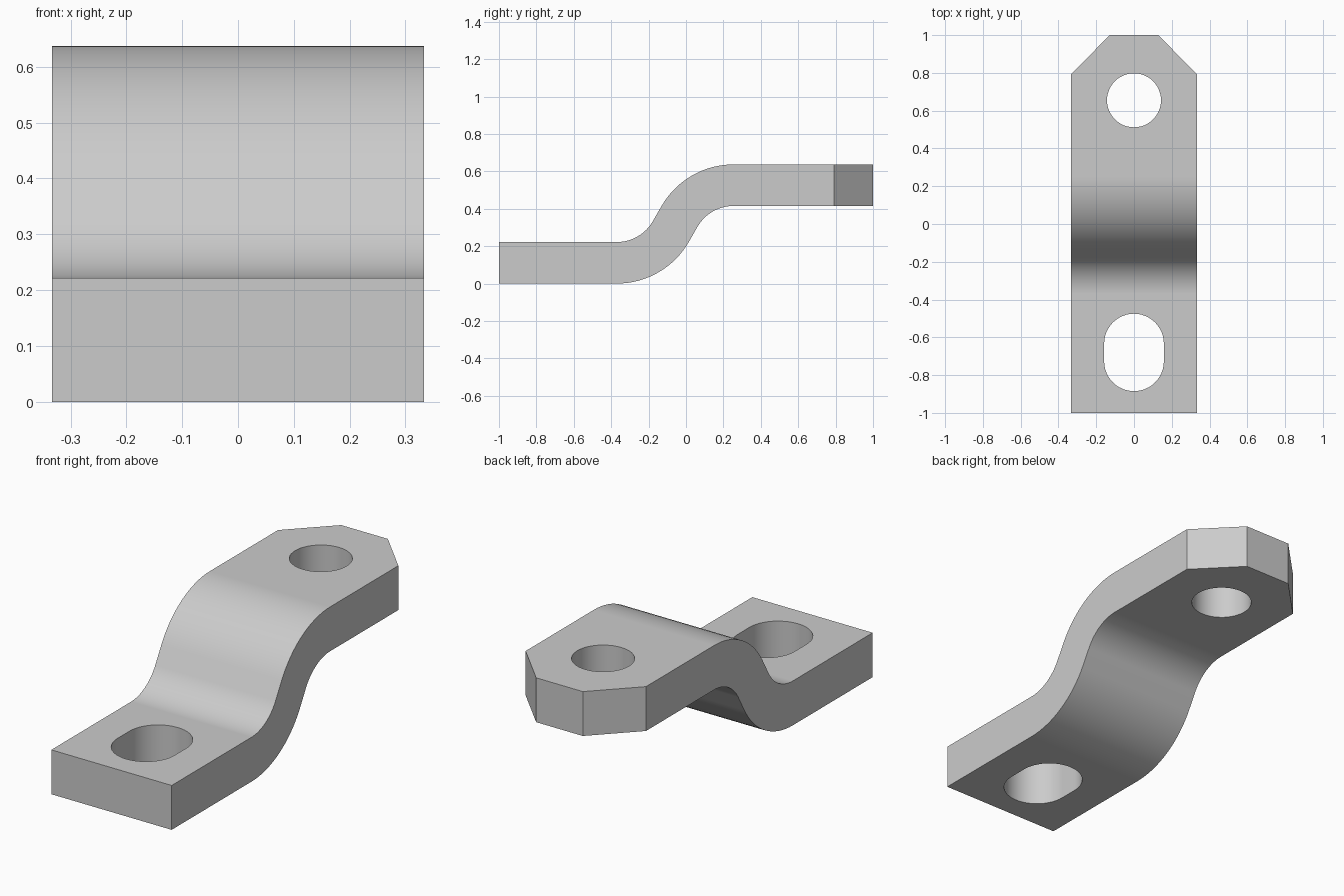
import bpy
import bmesh
from math import sin, cos, pi, radians
from mathutils import Vector

cube = bpy.data.objects.get("Cube")
if cube:
    bpy.data.objects.remove(cube, do_unlink=True)

HALF_W, THICK, HEIGHT = 0.333, 0.222, 0.637
BEND = radians(60)
LOW_Y, HIGH_Y = -0.37, 0.254      # where the two bends begin
R_IN, R_OUT = THICK, 2 * THICK
STEPS = 16

steel = bpy.data.materials.new("light grey metal")
steel.use_nodes = True
grey = (0.6, 0.6, 0.6, 1)
steel.diffuse_color = grey
steel.node_tree.nodes["Principled BSDF"].inputs["Base Color"].default_value = grey


def prism(name, points, direction):
    """Extrude a closed outline along a direction."""
    bm = bmesh.new()
    face = bm.faces.new([bm.verts.new(p) for p in points])
    new = bmesh.ops.extrude_face_region(bm, geom=[face])["geom"]
    verts = [v for v in new if isinstance(v, bmesh.types.BMVert)]
    bmesh.ops.translate(bm, verts=verts, vec=direction)
    bmesh.ops.recalc_face_normals(bm, faces=bm.faces)
    mesh = bpy.data.meshes.new(name)
    bm.to_mesh(mesh)
    bm.free()
    obj = bpy.data.objects.new(name, mesh)
    bpy.context.collection.objects.link(obj)
    mesh.materials.append(steel)
    return obj


def bend(radius, side):
    """Arc of the lower (+1) or upper (-1) bend, from its flat to its slope."""
    y0 = LOW_Y if side > 0 else HIGH_Y
    z0 = R_OUT if side > 0 else HEIGHT - R_OUT
    angles = [BEND * i / STEPS for i in range(STEPS + 1)]
    return [(y0 + side * radius * sin(a), z0 - side * radius * cos(a)) for a in angles]


# Offset strap: side outline extruded across the width
bottom = [(-1, 0)] + bend(R_OUT, 1) + bend(R_IN, -1)[::-1] + [(1, HEIGHT - THICK)]
top = [(1, HEIGHT)] + bend(R_OUT, -1) + bend(R_IN, 1)[::-1] + [(-1, THICK)]
strap = prism("offset_strap", [(-HALF_W, y, z) for y, z in bottom + top], (2 * HALF_W, 0, 0))

# Clipped corners on the raised end
bm = bmesh.new()
bm.from_mesh(strap.data)
for side in (-1, 1):
    cut = bmesh.ops.bisect_plane(
        bm, geom=bm.verts[:] + bm.edges[:] + bm.faces[:],
        plane_co=(side * HALF_W, 0.792, 0), plane_no=Vector((side, 0.98, 0)),
        clear_outer=True)["geom_cut"]
    edges = [e for e in cut if isinstance(e, bmesh.types.BMEdge)]
    bmesh.ops.holes_fill(bm, edges=edges, sides=0)
bmesh.ops.recalc_face_normals(bm, faces=bm.faces)
bm.to_mesh(strap.data)
bm.free()


def cut_hole(name, y, radius, stretch):
    """Cut a round or slotted hole straight through the strap."""
    outline = []
    for centre, start in ((y + stretch, 0), (y - stretch, pi)):
        count = 24 if stretch == 0 else 25
        for i in range(count):
            a = start + pi * i / 24
            outline.append((radius * cos(a), centre + radius * sin(a), -0.2))
    cutter = prism(name, outline, (0, 0, 1.2))
    cutter.hide_render = True
    mod = strap.modifiers.new(name, "BOOLEAN")
    mod.operation, mod.solver, mod.object = "DIFFERENCE", "EXACT", cutter
    bpy.ops.object.modifier_apply(modifier=mod.name)
    bpy.data.objects.remove(cutter, do_unlink=True)


bpy.ops.object.select_all(action="DESELECT")
bpy.context.view_layer.objects.active = strap
strap.select_set(True)

# Bolt hole and adjustment slot
cut_hole("bolt_hole", 0.655, 0.143, 0)
cut_hole("adjustment_slot", -0.68, 0.158, 0.047)

# Smooth bends and holes, crisp edges
bpy.ops.object.shade_smooth_by_angle(angle=radians(30))
weighted = strap.modifiers.new("even_shading", "WEIGHTED_NORMAL")
weighted.keep_sharp = True
